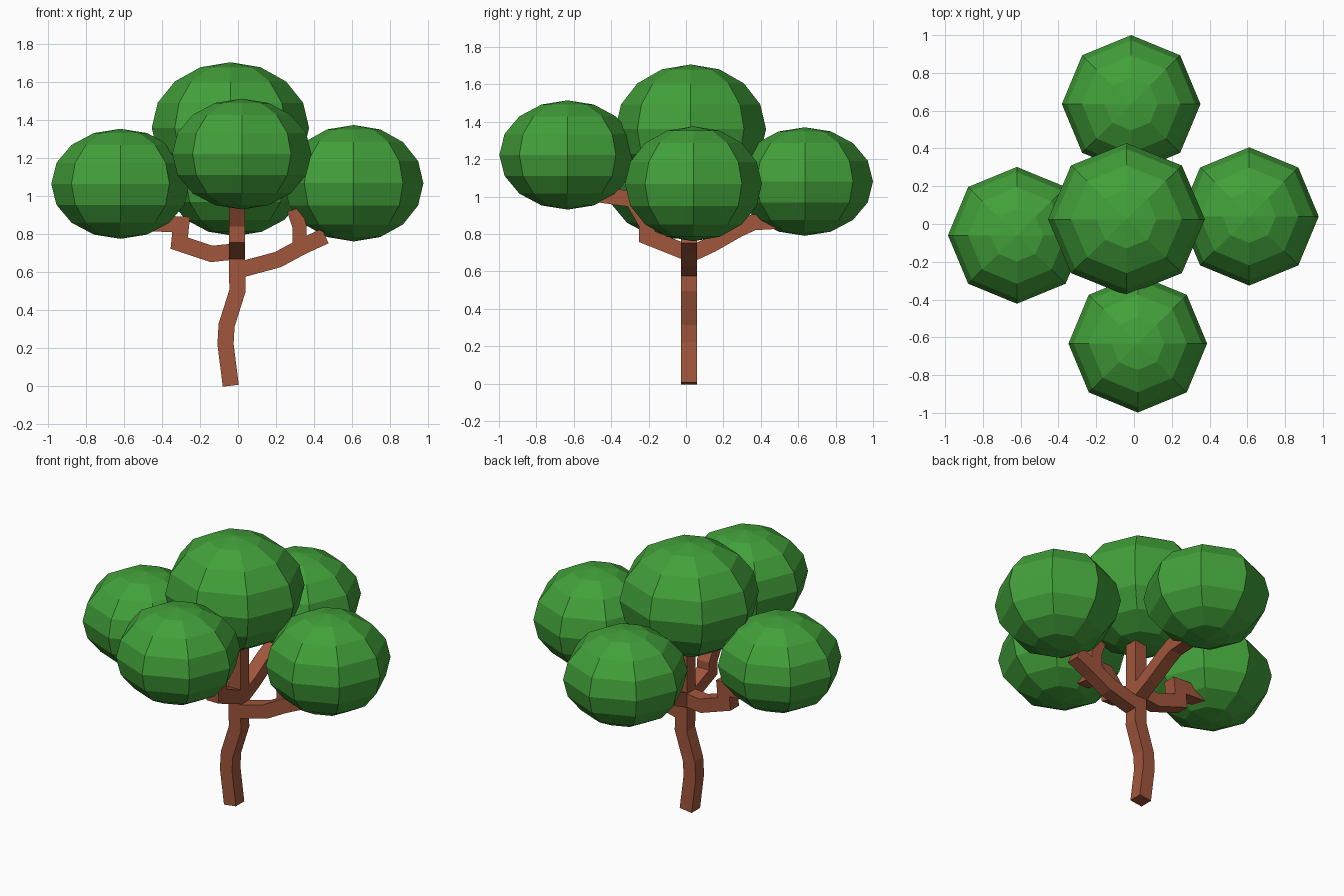
import bpy, bmesh
from mathutils import Vector, Matrix

if "Cube" in bpy.data.objects:
    bpy.data.objects.remove(bpy.data.objects["Cube"])


def material(name, rgb):
    m = bpy.data.materials.new(name)
    m.diffuse_color = (*rgb, 1)
    m.use_nodes = True
    m.node_tree.nodes["Principled BSDF"].inputs["Base Color"].default_value = m.diffuse_color
    return m


BARK = material("brown bark", (0.352, 0.093, 0.045))
LEAF = material("green leaves", (0.054, 0.352, 0.042))


def finish(name, bm, mat):
    bmesh.ops.recalc_face_normals(bm, faces=bm.faces)
    me = bpy.data.meshes.new(name)
    bm.to_mesh(me)
    bm.free()
    me.materials.append(mat)
    ob = bpy.data.objects.new(name, me)
    bpy.context.collection.objects.link(ob)


def limb(name, path, along_y=False, w=0.085, offset=0.015):
    """Square section swept with mitred corners along (horizontal, z) points."""
    bm = bmesh.new()
    pts = [Vector(p) for p in path]
    rings = []
    for i, p in enumerate(pts):
        a = (p - pts[i - 1]).normalized() if i else None
        b = (pts[i + 1] - p).normalized() if i < len(pts) - 1 else None
        a, b = a or b, b or a
        t = (a + b).normalized()
        side = Vector((t.y, -t.x)) * (w / 2 / max(t.dot(a), 0.5))
        ring = []
        for s, d in ((1, 1), (1, -1), (-1, -1), (-1, 1)):
            q, depth = p + side * s, offset + d * w / 2
            co = (depth, q.x, q.y) if along_y else (q.x, depth, q.y)
            ring.append(bm.verts.new(co))
        rings.append(ring)
    for r, s in zip(rings, rings[1:]):
        for k in range(4):
            bm.faces.new((r[k], r[(k + 1) % 4], s[(k + 1) % 4], s[k]))
    bm.faces.new(rings[0])
    bm.faces.new(rings[-1])
    finish(name, bm, BARK)


def blob(name, centre, radii):
    bm = bmesh.new()
    m = Matrix.Translation(centre) @ Matrix.Diagonal((*radii, 1))
    bmesh.ops.create_uvsphere(bm, u_segments=8, v_segments=8, radius=1, matrix=m)
    finish(name, bm, LEAF)


# Trunk and branches
limb("trunk", [(-0.038, 0), (-0.066, 0.22), (-0.06, 0.32), (-0.003, 0.5),
               (-0.005, 0.62), (-0.005, 1.1)])
limb("left_branch", [(0, 0.71), (-0.14, 0.695), (-0.31, 0.752),
                     (-0.30, 0.85), (-0.52, 0.86)])
limb("right_branch", [(0, 0.61), (0.05, 0.622), (0.21, 0.665), (0.34, 0.735),
                      (0.46, 0.79)])
limb("right_twig", [(0.325, 0.74), (0.325, 0.84), (0.295, 0.93)], w=0.075)
limb("front_branch", [(0.03, 0.69), (-0.208, 0.785), (-0.208, 0.85),
                      (-0.285, 0.985), (-0.46, 1.01)], True, offset=-0.005)
limb("back_branch", [(0.0, 0.68), (0.14, 0.745), (0.28, 0.825), (0.36, 0.862),
                     (0.5, 0.87)], True, offset=-0.005)

# Foliage
blob("crown_foliage", (-0.04, 0.025, 1.36), (0.415, 0.403, 0.346))
blob("left_foliage", (-0.62, -0.06, 1.065), (0.365, 0.362, 0.29))
blob("right_foliage", (0.61, 0.04, 1.068), (0.368, 0.366, 0.307))
blob("back_foliage", (-0.015, 0.635, 1.08), (0.367, 0.365, 0.29))
blob("front_foliage", (0.02, -0.633, 1.222), (0.367, 0.365, 0.292))
